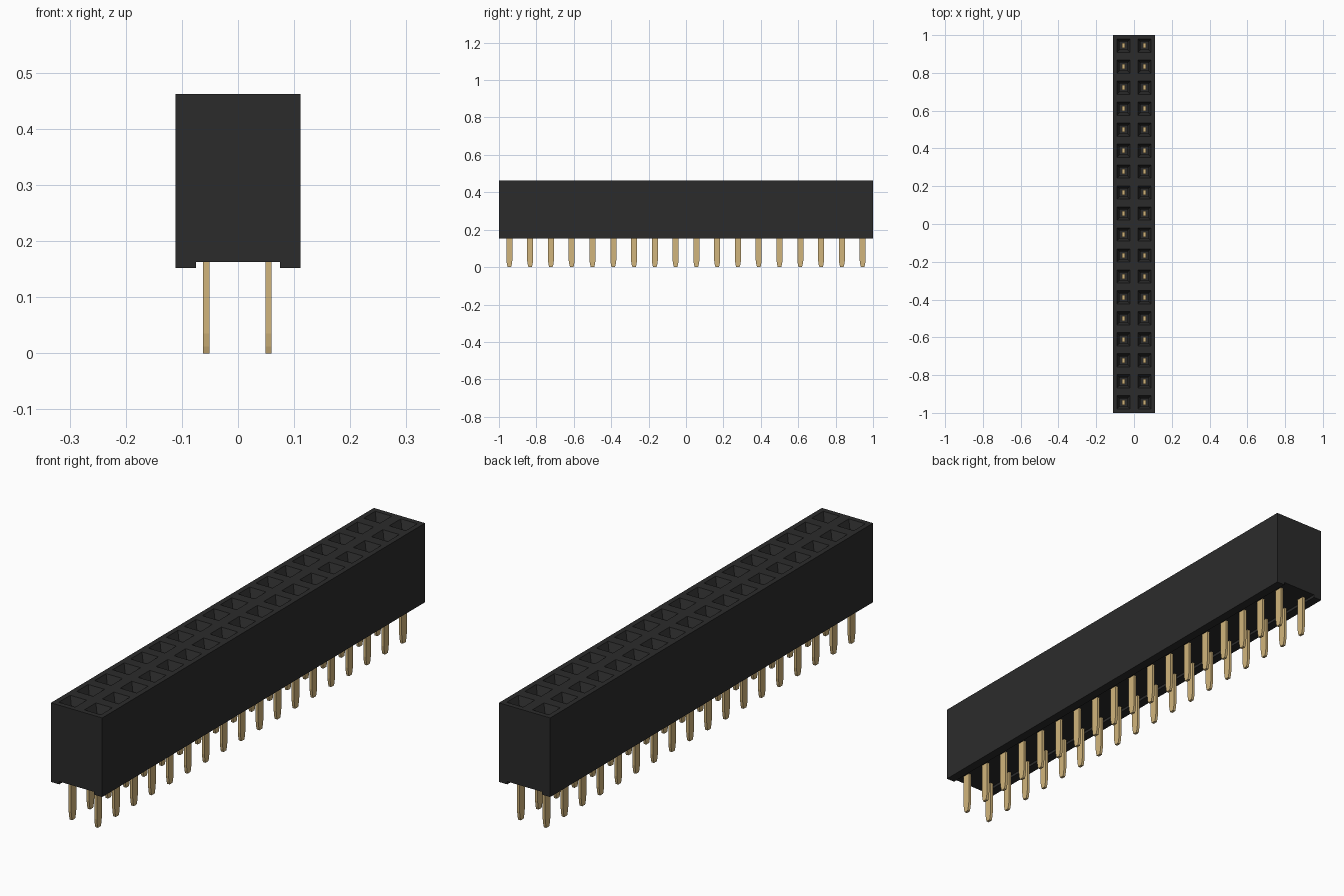
import bpy
import bmesh
from mathutils import Vector

if "Cube" in bpy.data.objects:
    bpy.data.objects.remove(bpy.data.objects["Cube"], do_unlink=True)

ROWS = 18
PITCH = 2 / ROWS
TOP, GROOVE, BOTTOM = 0.462, 0.163, 0.152
FLOOR = 0.22
RAIL = 0.036


def make_material(name, colour):
    mat = bpy.data.materials.new(name)
    mat.use_nodes = True
    mat.diffuse_color = (*colour, 1)
    mat.node_tree.nodes["Principled BSDF"].inputs["Base Color"].default_value = (*colour, 1)
    return mat


def make_object(name, bm, mat):
    bmesh.ops.recalc_face_normals(bm, faces=bm.faces)
    mesh = bpy.data.meshes.new(name)
    bm.to_mesh(mesh)
    bm.free()
    mesh.materials.append(mat)
    obj = bpy.data.objects.new(name, mesh)
    bpy.context.collection.objects.link(obj)
    return obj


def add_box(bm, centre, size):
    for v in bmesh.ops.create_cube(bm, size=1)["verts"]:
        v.co = Vector(centre) + v.co * Vector(size)


black = make_material("black plastic", (0.024, 0.024, 0.024))
gold = make_material("gold metal", (0.64, 0.46, 0.2))

# Housing: grid of cells, each sunk into a funnelled socket
bm = bmesh.new()
bmesh.ops.create_grid(bm, x_segments=2, y_segments=ROWS, size=1)
for v in bm.verts:
    v.co = (v.co.x * PITCH, v.co.y, TOP)
cells = list(bm.faces)
bmesh.ops.inset_individual(bm, faces=cells, thickness=0.02, use_even_offset=True)
bmesh.ops.inset_individual(bm, faces=cells, thickness=0.015, depth=-0.03,
                           use_even_offset=True)
for cell in cells:
    well = bmesh.ops.extrude_discrete_faces(bm, faces=[cell])["faces"][0]
    for v in well.verts:
        v.co.z = FLOOR

# Housing walls and underside, grown from the outer rim
rim = [e for e in bm.edges if e.is_boundary and
       all(abs(v.co.z - TOP) < 1e-5 for v in e.verts)]
walls = bmesh.ops.extrude_edge_only(bm, edges=rim)["geom"]
for v in (g for g in walls if isinstance(g, bmesh.types.BMVert)):
    v.co.z = GROOVE
lower = [g for g in walls if isinstance(g, bmesh.types.BMEdge) and
         all(abs(v.co.z - GROOVE) < 1e-5 for v in g.verts)]
bmesh.ops.contextual_create(bm, geom=lower)
make_object("housing", bm, black)

# Standoff rails on both long edges of the underside
for side, name in ((-1, "right_rail"), (1, "left_rail")):
    bm = bmesh.new()
    add_box(bm, (side * (PITCH - RAIL / 2), 0, (GROOVE + BOTTOM) / 2),
            (RAIL, 2, GROOVE - BOTTOM))
    make_object(name, bm, black)

# Flat pin with a tapered tip, and a thicker contact inside the socket
half = [(0.009, 0), (0.0125, 0.012), (0.016, 0.035), (0.016, FLOOR)]
outline = half + [(-y, z) for y, z in reversed(half)]
bm = bmesh.new()
face = bm.faces.new([bm.verts.new((-0.0055, y, z)) for y, z in outline])
solid = bmesh.ops.extrude_face_region(bm, geom=[face])["geom"]
bmesh.ops.translate(bm, vec=(0.011, 0, 0),
                    verts=[g for g in solid if isinstance(g, bmesh.types.BMVert)])
add_box(bm, (0, 0, FLOOR + 0.04), (0.016, 0.028, 0.08))
pin = make_object("contact_pin", bm, gold)

# Repeat the pin over both columns
for column in (-1, 1):
    for row in range(ROWS):
        copy = pin if (column, row) == (-1, 0) else pin.copy()
        copy.location = (column * PITCH / 2 - 0.001, (row + 0.5) * PITCH - 1, 0)
        if copy is not pin:
            bpy.context.collection.objects.link(copy)
